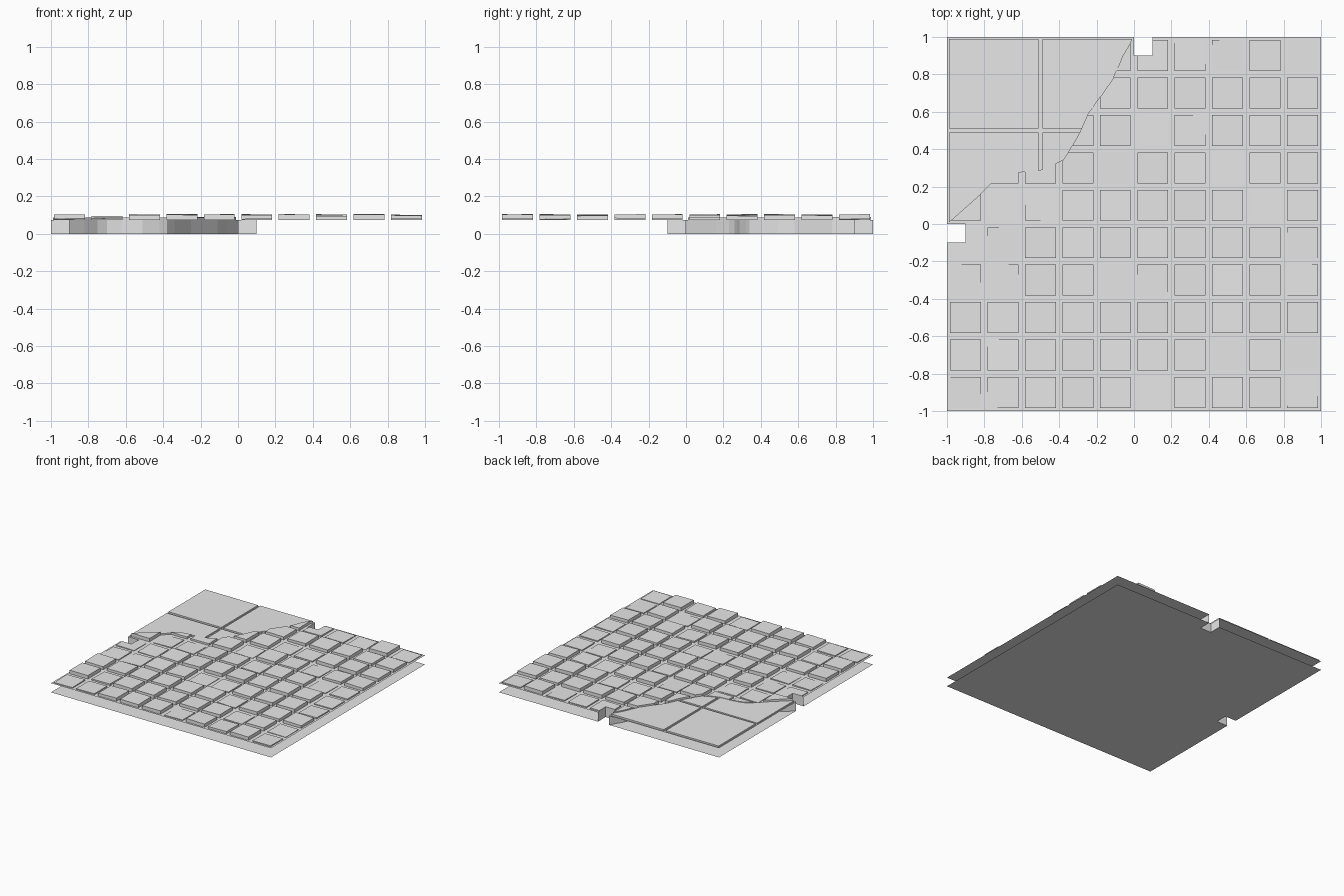
import bpy, bmesh, random
from mathutils import Vector

cube = bpy.data.objects.get("Cube")
if cube:
    bpy.data.objects.remove(cube, do_unlink=True)

random.seed(4)
FLOOR = 0.075

stone = bpy.data.materials.new("pale grey stone")
stone.use_nodes = True
stone.diffuse_color = (0.8, 0.8, 0.8, 1)
stone.node_tree.nodes["Principled BSDF"].inputs["Base Color"].default_value = (0.8, 0.8, 0.8, 1)

# Outlines: broken edge, the two edge notches, and the regions they bound
broken_edge = [(-1, 0), (-.82, .16), (-.75, .23), (-.7, .26), (-.62, .275),
               (-.51, .285), (-.42, .32), (-.38, .34), (-.34, .4), (-.29, .49),
               (-.25, .58), (-.18, .68), (-.11, .78), (-.06, .9), (0, 1)]
side_notch = [(-1, 0), (-.9, 0), (-.9, -.1), (-1, -.1)]
back_notch = [(.1, 1), (.1, .9), (0, .9), (0, 1)]
whole = [(-1, -1), (1, -1), (1, 1)] + back_notch + [(-1, 1)] + side_notch
paved = [(-1, -1), (1, -1), (1, 1)] + back_notch + broken_edge[-2::-1] + side_notch[1:]
corner = broken_edge + [(-1, 1)]


def finish(name, bm):
    mesh = bpy.data.meshes.new(name)
    bm.to_mesh(mesh)
    bm.free()
    mesh.materials.append(stone)
    obj = bpy.data.objects.new(name, mesh)
    bpy.context.collection.objects.link(obj)
    return obj


def sheet(name, outline, z, flip=False):
    bm = bmesh.new()
    face = bm.faces.new([bm.verts.new((x, y, z)) for x, y in outline])
    if flip:
        face.normal_flip()
    finish(name, bm)


def wall(name, path):
    bm = bmesh.new()
    low = [bm.verts.new((x, y, 0)) for x, y in path]
    top = [bm.verts.new((x, y, FLOOR)) for x, y in path]
    for i in range(len(path) - 1):
        bm.faces.new((low[i], low[i + 1], top[i + 1], top[i]))
    finish(name, bm)


def clip(outline, x0, x1, y0, y1):
    """Trim an outline to a rectangle."""
    pts = [Vector(p) for p in outline]
    for axis, sign, limit in ((0, 1, x0), (0, -1, x1), (1, 1, y0), (1, -1, y1)):
        kept = []
        for i, b in enumerate(pts):
            a = pts[i - 1]
            da, db = sign * (a[axis] - limit), sign * (b[axis] - limit)
            if da * db < 0:
                kept.append(a.lerp(b, da / (da - db)))
            if db >= 0:
                kept.append(b)
        pts = kept
    return [p for i, p in enumerate(pts) if (p - pts[i - 1]).length > 1e-5]


def block(bm, outline, centre, height, tilt):
    """Raise an outline from the floor with a slightly tilted top."""
    if len(outline) < 3:
        return
    slope = Vector((random.uniform(-tilt, tilt), random.uniform(-tilt, tilt)))
    low = [bm.verts.new((p.x, p.y, FLOOR)) for p in outline]
    top = [bm.verts.new((p.x, p.y, height + slope.dot(p - centre))) for p in outline]
    bm.faces.new(top)
    for i in range(len(low)):
        bm.faces.new((low[i - 1], low[i], top[i], top[i - 1]))


# Base sheet, floor sheet and the walls between them
sheet("base_sheet", whole, 0, flip=True)
sheet("floor_sheet", whole, FLOOR)
wall("broken_edge_wall", broken_edge)
wall("side_notch_wall", side_notch)
wall("back_notch_wall", back_notch)

# Small paving tiles, back row first: # raised, + half sunk, . sunk
layout = ["....#...#.",
          "....####+#",
          "...##..###",
          ".++#.#+.+#",
          "#..##.##..",
          "..#######.",
          "..##..###.",
          "#+####.###",
          "#.#####.#.",
          "..###.#+#."]
levels = {"#": 0.101, "+": 0.094, ".": 0.083}
half = 0.0825
bm = bmesh.new()
for row, line in enumerate(layout):
    for col, mark in enumerate(line):
        c = Vector((-0.9 + 0.2 * col, 0.9 - 0.2 * row))
        piece = clip(paved, c.x - half, c.x + half, c.y - half, c.y + half)
        block(bm, piece, c, levels[mark] + random.uniform(-.003, .003), 0.025)
finish("paving_tiles", bm)

# Large slabs in the back corner
bm = bmesh.new()
for x in (-0.75, -0.25):
    for y in (0.25, 0.75):
        piece = clip(corner, x - .24, x + .24, y - .24, y + .24)
        block(bm, piece, Vector((x, y)), 0.087 + random.uniform(-.002, .002), 0.004)
finish("corner_slabs", bm)
